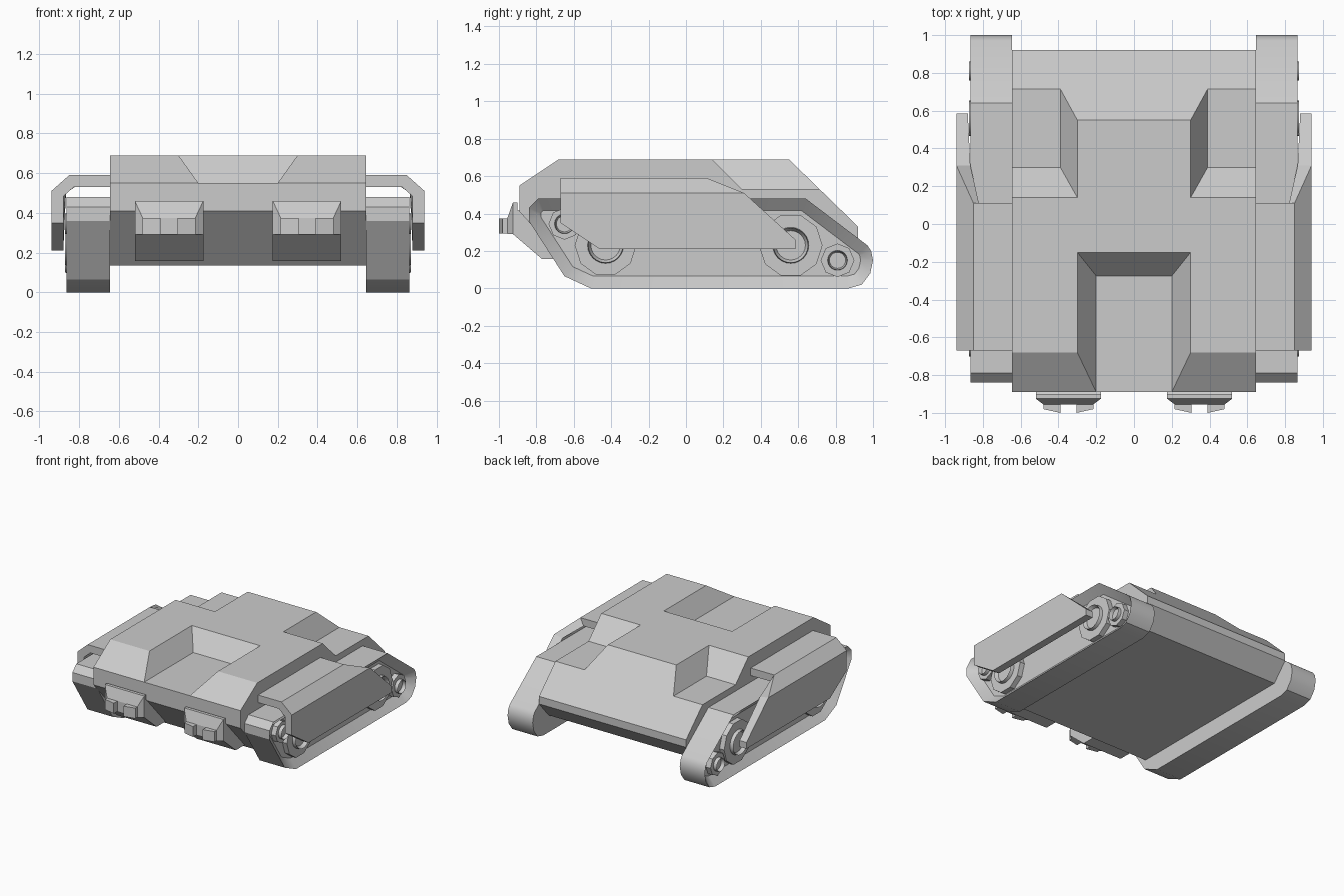
import bpy, bmesh, math
from mathutils import Matrix

cube = bpy.data.objects.get("Cube")
if cube:
    bpy.data.objects.remove(cube, do_unlink=True)

GREY = (0.6, 0.6, 0.6, 1)
grey = bpy.data.materials.new("plain_grey")
grey.use_nodes = True
grey.diffuse_color = GREY
grey.node_tree.nodes["Principled BSDF"].inputs["Base Color"].default_value = GREY


def add_object(name, bm, mirror=False, smooth=False):
    bmesh.ops.recalc_face_normals(bm, faces=bm.faces[:])
    mesh = bpy.data.meshes.new(name)
    bm.to_mesh(mesh)
    bm.free()
    mesh.materials.append(grey)
    obj = bpy.data.objects.new(name, mesh)
    bpy.context.collection.objects.link(obj)
    bpy.ops.object.select_all(action='DESELECT')
    obj.select_set(True)
    bpy.context.view_layer.objects.active = obj
    if smooth:
        bpy.ops.object.shade_smooth_by_angle(angle=math.radians(32))
    if mirror:
        mod = obj.modifiers.new("mirror", 'MIRROR')
        mod.use_mirror_merge = False
    return obj


def loft(bm, ring_a, ring_b):
    """Solid between two rings with equal point counts."""
    a = [bm.verts.new(p) for p in ring_a]
    b = [bm.verts.new(p) for p in ring_b]
    n = len(a)
    for i in range(n):
        j = (i + 1) % n
        bm.faces.new((a[i], a[j], b[j], b[i]))
    bm.faces.new(a[::-1])
    return bm.faces.new(b)


def side_prism(bm, profile, x0, x1):
    return loft(bm, [(x0, y, z) for y, z in profile], [(x1, y, z) for y, z in profile])


def rect(x0, x1, y0, y1, z):
    return [(x0, y0, z), (x1, y0, z), (x1, y1, z), (x0, y1, z)]


def cut(target, ring_a, ring_b):
    bm = bmesh.new()
    loft(bm, ring_a, ring_b)
    cutter = add_object("cutter", bm)
    cutter.hide_render = True
    mod = target.modifiers.new("cut", 'BOOLEAN')
    mod.operation, mod.solver, mod.object = 'DIFFERENCE', 'EXACT', cutter
    bpy.context.view_layer.objects.active = target
    bpy.ops.object.modifier_apply(modifier=mod.name)
    bpy.data.objects.remove(cutter, do_unlink=True)


# Hull with a sloped recess in the front deck and one in each rear corner
bm = bmesh.new()
side_prism(bm, [(-.89, .55), (-.68, .69), (.55, .69), (.92, .33), (.92, .27),
                (.8, .135), (-.64, .135), (-.89, .41)], -.645, .645)
hull = add_object("hull", bm)
cut(hull, rect(-.2, .2, -1.1, -.275, .55), rect(-.4, .4, -1.1, -.025, .83))
for s in (1, -1):
    cut(hull, rect(s * .39, s * .8, .3, 1.1, .53), rect(s * .21, s * .8, -.02, 1.1, .85))

# Tracks: belt outline with a sunken side panel
bm = bmesh.new()
side = side_prism(bm, [(-.84, .43), (-.79, .48), (.64, .48), (.97, .23), (.99, .2), (1, .15),
                       (.985, .08), (.94, .02), (.87, 0), (-.51, 0), (-.65, .065), (-.84, .36)],
                  .645, .865)
bmesh.ops.recalc_face_normals(bm, faces=bm.faces[:])
bmesh.ops.inset_region(bm, faces=[side], thickness=.065, use_even_offset=True)
bmesh.ops.translate(bm, verts=side.verts[:], vec=(-.06, 0, 0))
add_object("track", bm, mirror=True, smooth=True)


# Wheels: faceted rim with a round dished hub
def wheel(name, y, z, rim, hub, sides):
    bm = bmesh.new()
    place = Matrix.Translation((.815, y, z)) @ Matrix.Rotation(math.pi / 2, 4, 'Y')
    bmesh.ops.create_cone(bm, cap_ends=True, segments=sides, radius1=rim, radius2=rim,
                          depth=.06, matrix=place)
    add_object(name + "_rim", bm, mirror=True)
    bm = bmesh.new()
    place = Matrix.Translation((.845, y, z)) @ Matrix.Rotation(math.pi / 2, 4, 'Y')
    bmesh.ops.create_cone(bm, cap_ends=True, segments=24, radius1=hub, radius2=hub * .93,
                          depth=.055, matrix=place)
    bmesh.ops.recalc_face_normals(bm, faces=bm.faces[:])
    cap = max(bm.faces, key=lambda f: f.calc_center_median().x)
    bmesh.ops.inset_region(bm, faces=[cap], thickness=hub * .16)
    bmesh.ops.translate(bm, verts=cap.verts[:], vec=(-.03, 0, 0))
    add_object(name + "_hub", bm, mirror=True, smooth=True)


wheel("front_road_wheel", -.43, .23, .165, .1, 10)
wheel("rear_road_wheel", .56, .23, .17, .1, 10)
wheel("front_idler", -.65, .345, .085, .055, 8)
wheel("rear_idler", .81, .15, .09, .055, 8)

# Side skirts: roof, bevel and wall sheet, thickened inwards
bm = bmesh.new()
V = lambda *p: bm.verts.new(p)
roof_front, roof_rear = V(.85, -.67, .59), V(.85, .11, .59)
wall_front, wall_rear = V(.94, -.67, .51), V(.94, .31, .51)
bm.faces.new((V(.645, -.67, .59), roof_front, roof_rear, V(.645, .11, .59)))
bm.faces.new((roof_front, wall_front, wall_rear, roof_rear))
bm.faces.new((wall_front, V(.94, -.67, .35), V(.94, -.46, .21), V(.94, .585, .21),
              V(.94, .585, .26), wall_rear))
bm.normal_update()
skirt = add_object("side_skirt", bm)
up = max(skirt.data.polygons, key=lambda p: p.center.z).normal.z > 0
solid = skirt.modifiers.new("thickness", 'SOLIDIFY')
solid.thickness, solid.offset, solid.use_even_offset = .06, (-1 if up else 1), True
skirt.modifiers.new("mirror", 'MIRROR').use_mirror_merge = False

# Front brackets: tapered block on a wedge, with two lugs
bm = bmesh.new()
loft(bm, [(.175, -.9, .46), (.52, -.9, .46), (.52, -.9, .29), (.175, -.9, .29)],
     [(.175, -.925, .46), (.52, -.925, .46), (.52, -.925, .29), (.175, -.925, .29)])
loft(bm, [(.175, -.925, .46), (.52, -.925, .46), (.52, -.925, .29), (.175, -.925, .29)],
     [(.215, -.955, .375), (.48, -.955, .375), (.48, -.955, .29), (.215, -.955, .29)])
side_prism(bm, [(-.925, .29), (-.77, .157), (-.65, .157), (-.78, .35), (-.9, .42)], .175, .52)
add_object("front_bracket", bm, mirror=True)
bm = bmesh.new()
for outer, inner in ((.215, .305), (.48, .39)):
    plan = [(outer, -.94), (outer, -.98), (inner, -1), (inner, -.94)]
    loft(bm, [(x, y, .292) for x, y in plan], [(x, y, .374) for x, y in plan])
add_object("bracket_lugs", bm, mirror=True)
